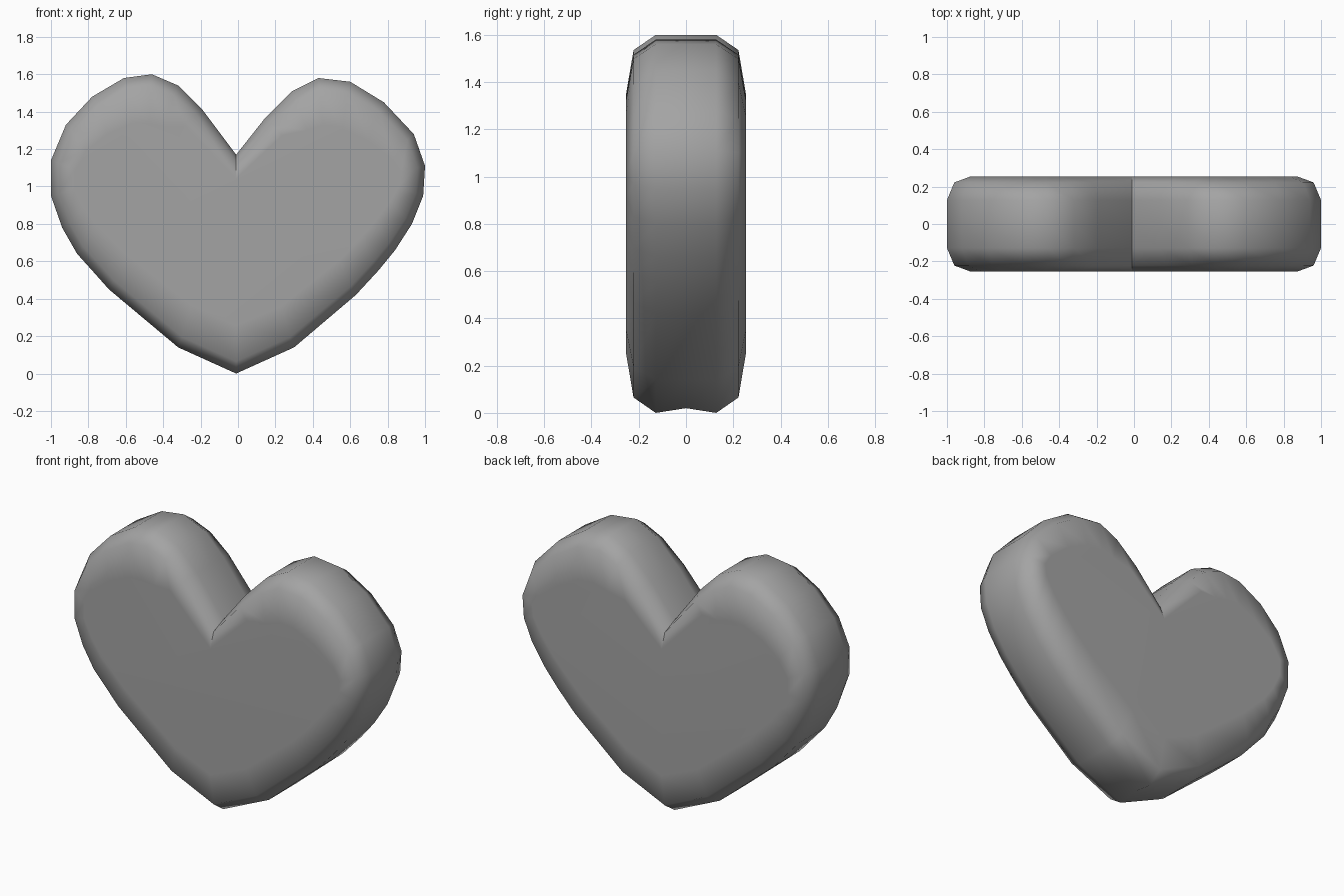
import bpy
import bmesh
from mathutils import Vector

cube = bpy.data.objects.get("Cube")
if cube:
    bpy.data.objects.remove(cube, do_unlink=True)

# Heart outline, clockwise from the notch
outline = [Vector(p) for p in (
    (-.01, 1.17), (.14, 1.36), (.29, 1.51), (.43, 1.58), (.6, 1.56),
    (.78, 1.45), (.94, 1.28), (1, 1.11), (.99, .95), (.93, .8),
    (.84, .66), (.75, .55), (.63, .42), (.3, .14), (-.01, 0),
    (-.32, .14), (-.69, .45), (-.77, .54), (-.86, .64), (-.94, .78),
    (-1, .95), (-1, 1.14), (-.92, 1.33), (-.78, 1.48), (-.61, 1.58),
    (-.46, 1.6), (-.32, 1.54), (-.19, 1.41))]
count = len(outline)
tip = min(range(count), key=lambda i: outline[i].y)
notch_points = (count - 1, 0, 1)


def inward(i):
    """Unit direction pointing into the heart at an outline point."""
    before = (outline[i] - outline[i - 1]).normalized()
    after = (outline[(i + 1) % count] - outline[i]).normalized()
    along = (before + after).normalized()
    return Vector((along.y, -along.x))


def add_ring(bm, depth, inset_x, inset_z):
    ring = []
    for i, point in enumerate(outline):
        direction = inward(i)
        drop = inset_x if i in notch_points else inset_z
        x = point.x + direction.x * inset_x
        z = point.y + direction.y * drop
        ring.append(bm.verts.new((x, depth, z)))
    return ring


def bridge(bm, first, second):
    for i in range(count):
        j = (i + 1) % count
        bm.faces.new((first[j], first[i], second[i], second[j]))


def make_material(name, colour):
    material = bpy.data.materials.new(name)
    material.use_nodes = True
    material.diffuse_color = colour
    shader = next(n for n in material.node_tree.nodes
                  if n.type == "BSDF_PRINCIPLED")
    shader.inputs["Base Color"].default_value = colour
    return material


# Rounded rim: depth, then sideways and vertical inset of each ring
half_profile = [(.255, .13, .26), (.222, .04, .065), (.128, 0, 0)]
profile = ([(-y, a, b) for y, a, b in half_profile] + [(0, 0, 0)]
           + half_profile[::-1])

bm = bmesh.new()
rings = [add_ring(bm, *row) for row in profile]
rings[len(rings) // 2][tip].co.z += .02
for first, second in zip(rings, rings[1:]):
    bridge(bm, first, second)

# Flat front and back
bm.faces.new(rings[0])
bm.faces.new(rings[-1][::-1])
bm.normal_update()
bmesh.ops.recalc_face_normals(bm, faces=bm.faces)

# Smooth all over, with a crisp crease down the notch
for face in bm.faces:
    face.smooth = True
for first, second in zip(rings, rings[1:]):
    bm.edges.get((first[0], second[0])).smooth = False

mesh = bpy.data.meshes.new("heart")
bm.to_mesh(mesh)
bm.free()
mesh.materials.append(make_material("mid grey", (.37, .37, .37, 1)))
heart = bpy.data.objects.new("heart", mesh)
bpy.context.collection.objects.link(heart)

# Let the large flat faces lead the shading
weighted = heart.modifiers.new("soft_shading", "WEIGHTED_NORMAL")
weighted.keep_sharp = True
